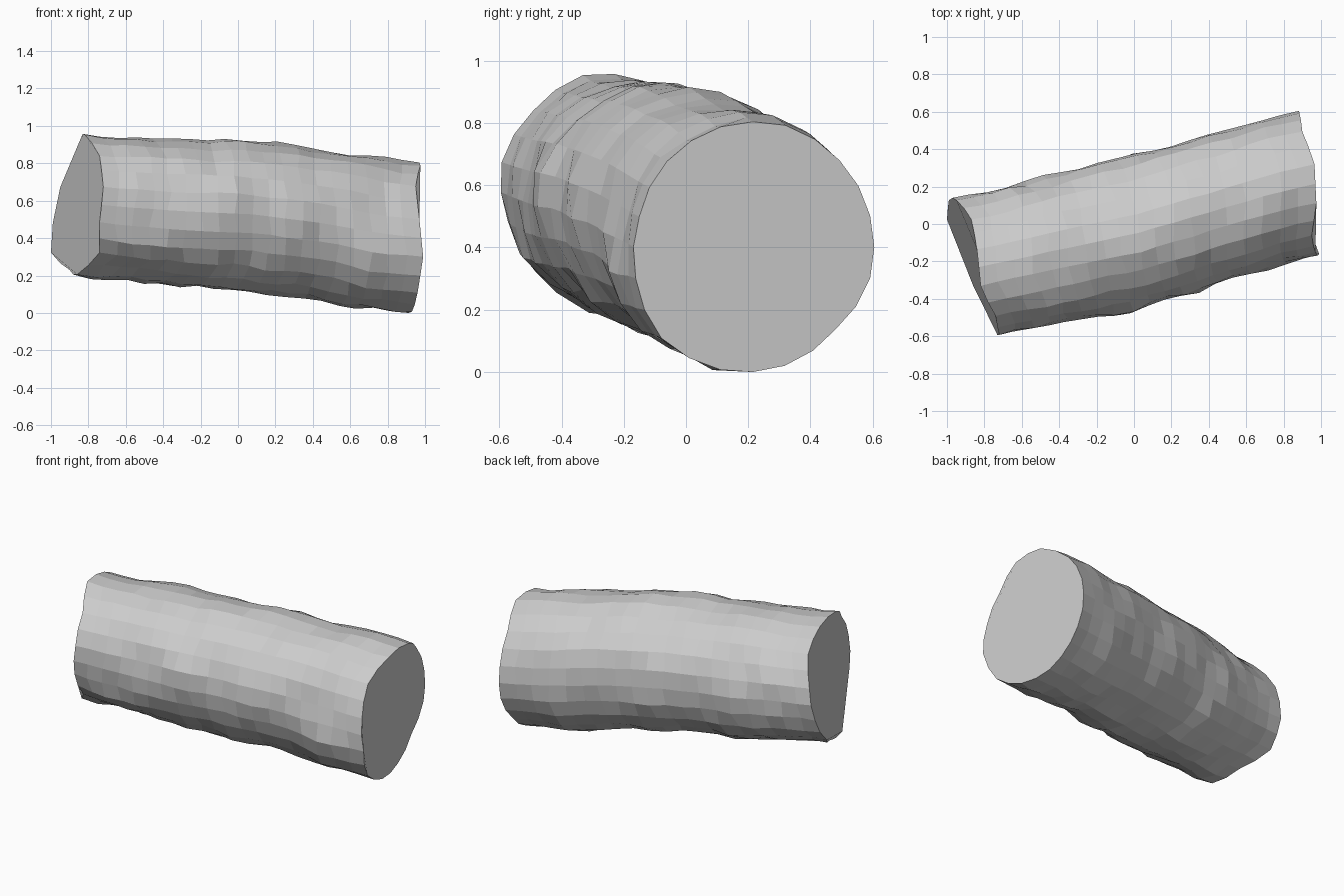
import bpy, bmesh, math, random
from mathutils import Vector, noise

cube = bpy.data.objects.get("Cube")
if cube:
    bpy.data.objects.remove(cube, do_unlink=True)
random.seed(4)

SIDES, RINGS = 24, 20
# Trunk stations: x, y, z of the centre, then half width and half height
STATIONS = [
    (-.87, -.23, .576, .37, .378),
    (-.7, -.195, .562, .375, .388),
    (-.4, -.13, .542, .385, .392),
    (0, -.045, .525, .392, .395),
    (.4, .07, .477, .39, .402),
    (.7, .16, .425, .388, .41),
    (.945, .215, .4, .385, .395),
]
# Ragged cut outlines, sampled every 30 degrees from 15: position along x, radius
LEFT_X = [-.95, -.87, -.84, -.82, -.74, -.72, -.74, -.74, -.86, -.9, -1, -.99]
LEFT_R = [.37, .36, .37, .39, .37, .375, .355, .36, .385, .36, .36, .37]
RIGHT_X = [.885, .9, .965, .975, .95, .97, .99, .96, .93, .895, .875, .88]
RIGHT_R = [.39, .394, .405, .4, .39, .378, .39, .415, .408, .395, .375, .39]
# Knots and hollows in the bark: x, y, z, height
KNOTS = [
    (0, -.42, .63, .02), (.1, -.38, .38, -.02),
    (.72, -.15, .28, .018), (.72, -.22, .5, -.015),
    (-.35, -.5, .48, .012), (.45, -.3, .36, -.012),
]


def lerp(a, b, t):
    return a + (b - a) * t


def station(x):
    """Interpolate the trunk centre and half sizes at x."""
    for a, b in zip(STATIONS, STATIONS[1:]):
        if x <= b[0]:
            break
    t = (x - a[0]) / (b[0] - a[0])
    return [lerp(p, q, t) for p, q in zip(a, b)]


def around(outline, k):
    """Value of a cut outline at side k, wrapping round."""
    place = (k - 1) / 2
    i = math.floor(place)
    return lerp(outline[i % 12], outline[(i + 1) % 12], place - i)


def knots(point):
    """Total height of the knots near a point."""
    return sum(k[3] * math.exp(-((point - Vector(k[:3])).length / .11) ** 2) for k in KNOTS)


bark = bpy.data.materials.new("plain grey")
bark.use_nodes = True
colour = (.6, .6, .6, 1)
bark.diffuse_color = colour
bark.node_tree.nodes["Principled BSDF"].inputs["Base Color"].default_value = colour

# Lumpy trunk: rings that follow the slanted cuts, with dented radii
bm = bmesh.new()
rings = []
for i in range(RINGS):
    t = i / (RINGS - 1)
    x, y, z, half_w, half_h = station(lerp(STATIONS[0][0], STATIONS[-1][0], t))
    near_left, near_right = max(0, 1 - 4 * t), max(0, 4 * t - 3)
    inner = 0 if i in (0, RINGS - 1) else 1
    ring = []
    for k in range(SIDES):
        a = math.tau * k / SIDES
        c, s = math.cos(a), math.sin(a)
        w = lerp(lerp(half_w, around(LEFT_R, k), near_left), around(RIGHT_R, k), near_right)
        h = lerp(lerp(half_h, around(LEFT_R, k), near_left), around(RIGHT_R, k), near_right)
        along = lerp(around(LEFT_X, k), around(RIGHT_X, k), t)
        along += inner * random.uniform(-.01, .01)
        lump = .02 * noise.noise(Vector((x * 4.5, c * 1.6, s * 1.6)))
        rough = lerp(.01, .004, (s + 1) / 2)
        bump = lump + random.uniform(-rough, rough) + knots(Vector((along, y + w * c, z + h * s)))
        w, h = w + inner * bump, h + inner * bump
        ring.append(bm.verts.new((along, y + w * c, z + h * s)))
    rings.append(ring)

for lower, upper in zip(rings, rings[1:]):
    for k in range(SIDES):
        n = (k + 1) % SIDES
        bm.faces.new((lower[k], lower[n], upper[n], upper[k]))

# Cut ends
bm.faces.new(rings[0])
bm.faces.new(rings[-1])
bmesh.ops.recalc_face_normals(bm, faces=bm.faces)

# Rest the lowest point on the ground
low = min(v.co.z for v in bm.verts)
bmesh.ops.translate(bm, verts=bm.verts, vec=(0, 0, -low))

mesh = bpy.data.meshes.new("log_trunk")
bm.to_mesh(mesh)
bm.free()
mesh.materials.append(bark)
trunk = bpy.data.objects.new("log_trunk", mesh)
bpy.context.collection.objects.link(trunk)
